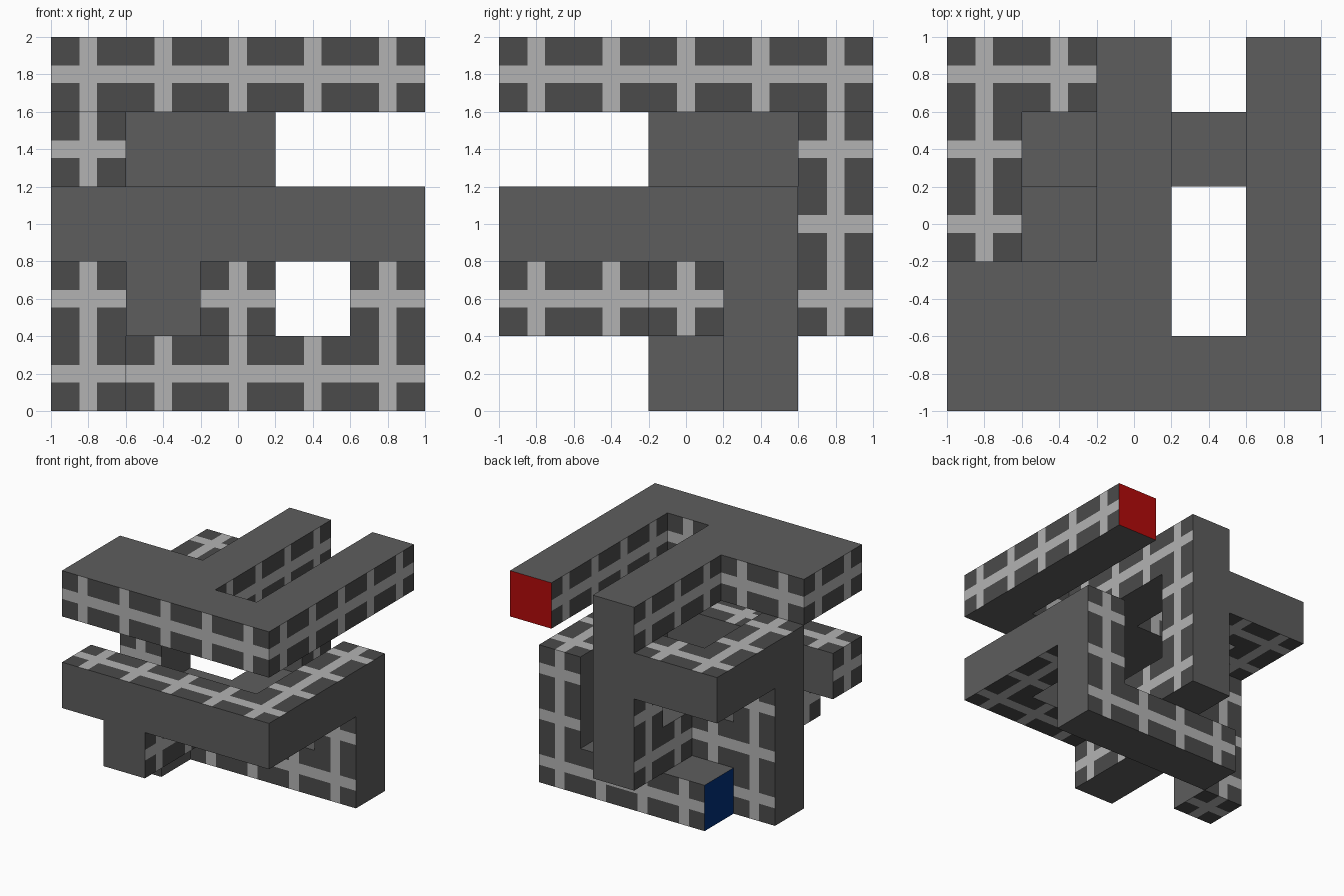
import bpy, bmesh
from mathutils import Vector

if "Cube" in bpy.data.objects:
    bpy.data.objects.remove(bpy.data.objects["Cube"])

CELL = 0.4      # one block of the 5 x 5 x 5 layout
STRIPE = 0.047  # half width of a light stripe


def material(name, rgb):
    m = bpy.data.materials.new(name)
    m.diffuse_color = (*rgb, 1)
    m.use_nodes = True
    m.node_tree.nodes["Principled BSDF"].inputs["Base Color"].default_value = m.diffuse_color
    return m


MATS = [material("plain_grey", (0.11, 0.11, 0.11)),
        material("dark_grey", (0.07, 0.07, 0.07)),
        material("light_stripe", (0.45, 0.45, 0.45)),
        material("red_end", (0.45, 0.003, 0.003)),
        material("blue_end", (0.0, 0.03, 0.2))]

# Bars: name, axis whose faces are plain (0 x, 1 y, 2 z), corner cells of the run
BARS = [
    ("upper_winding_bar", 2, [(4, 4, 4), (4, 0, 4), (0, 0, 4), (0, 1, 4), (2, 1, 4), (2, 4, 4)]),
    ("back_column", 1, [(2, 4, 4), (2, 4, 1)]),
    ("rear_arm", 1, [(2, 4, 3), (0, 4, 3)]),
    ("left_arm_and_leg", 0, [(0, 4, 3), (0, 2, 3), (0, 2, 0)]),
    ("front_bar", 1, [(0, 0, 2), (4, 0, 2)]),
    ("front_post", 1, [(1, 0, 2), (1, 0, 1)]),
    ("inner_winding_bar", 2, [(2, 4, 1), (2, 2, 1), (1, 2, 1), (1, 0, 1)]),
    ("right_arm_and_leg", 0, [(4, 0, 2), (4, 3, 2), (4, 3, 0)]),
    ("base_bar", 2, [(4, 3, 0), (1, 3, 0)]),
]
# Coloured end faces: (cell, axis, side) -> material slot
ENDS = {((4, 4, 4), 1, 1): 3, ((1, 3, 0), 0, -1): 4}


def run_cells(corners):
    """All cells along a run of straight pieces."""
    for a, b in zip(corners, corners[1:]):
        n = max(abs(q - p) for p, q in zip(a, b))
        for i in range(n + 1):
            yield tuple(p + (q - p) * i // n for p, q in zip(a, b))


# Bends collect the plain axes of both bars that meet there
plain, owner = {}, {}
for name, axis, corners in BARS:
    for c in run_cells(corners):
        plain.setdefault(c, set()).add(axis)
        owner.setdefault(c, name)


def add_side(bm, cell, axis, side):
    """One outer block side: a single quad, or a 3 x 3 split with a light cross."""
    centre = Vector(((cell[0] - 2) * CELL, (cell[1] - 2) * CELL, (cell[2] + 0.5) * CELL))
    h = CELL / 2
    slot = ENDS.get((cell, axis, side), 0 if axis in plain[cell] else None)
    cuts = [-h, h] if slot is not None else [-h, -STRIPE, STRIPE, h]
    u, v = (axis + 1) % 3, (axis + 2) % 3
    for i in range(len(cuts) - 1):
        for j in range(len(cuts) - 1):
            verts = []
            for di, dj in ((0, 0), (1, 0), (1, 1), (0, 1))[::side]:
                p = centre.copy()
                p[axis] += side * h
                p[u] += cuts[i + di]
                p[v] += cuts[j + dj]
                verts.append(bm.verts.new(p))
            face = bm.faces.new(verts)
            face.material_index = slot if slot is not None else (2 if 1 in (i, j) else 1)


# Build each bar, leaving out sides that touch another block
for name, _, _ in BARS:
    bm = bmesh.new()
    for cell in (c for c in owner if owner[c] == name):
        for axis in range(3):
            for side in (-1, 1):
                near = list(cell)
                near[axis] += side
                if tuple(near) not in plain:
                    add_side(bm, cell, axis, side)
    bmesh.ops.remove_doubles(bm, verts=bm.verts, dist=1e-4)
    mesh = bpy.data.meshes.new(name)
    bm.to_mesh(mesh)
    bm.free()
    for m in MATS:
        mesh.materials.append(m)
    bpy.context.collection.objects.link(bpy.data.objects.new(name, mesh))
